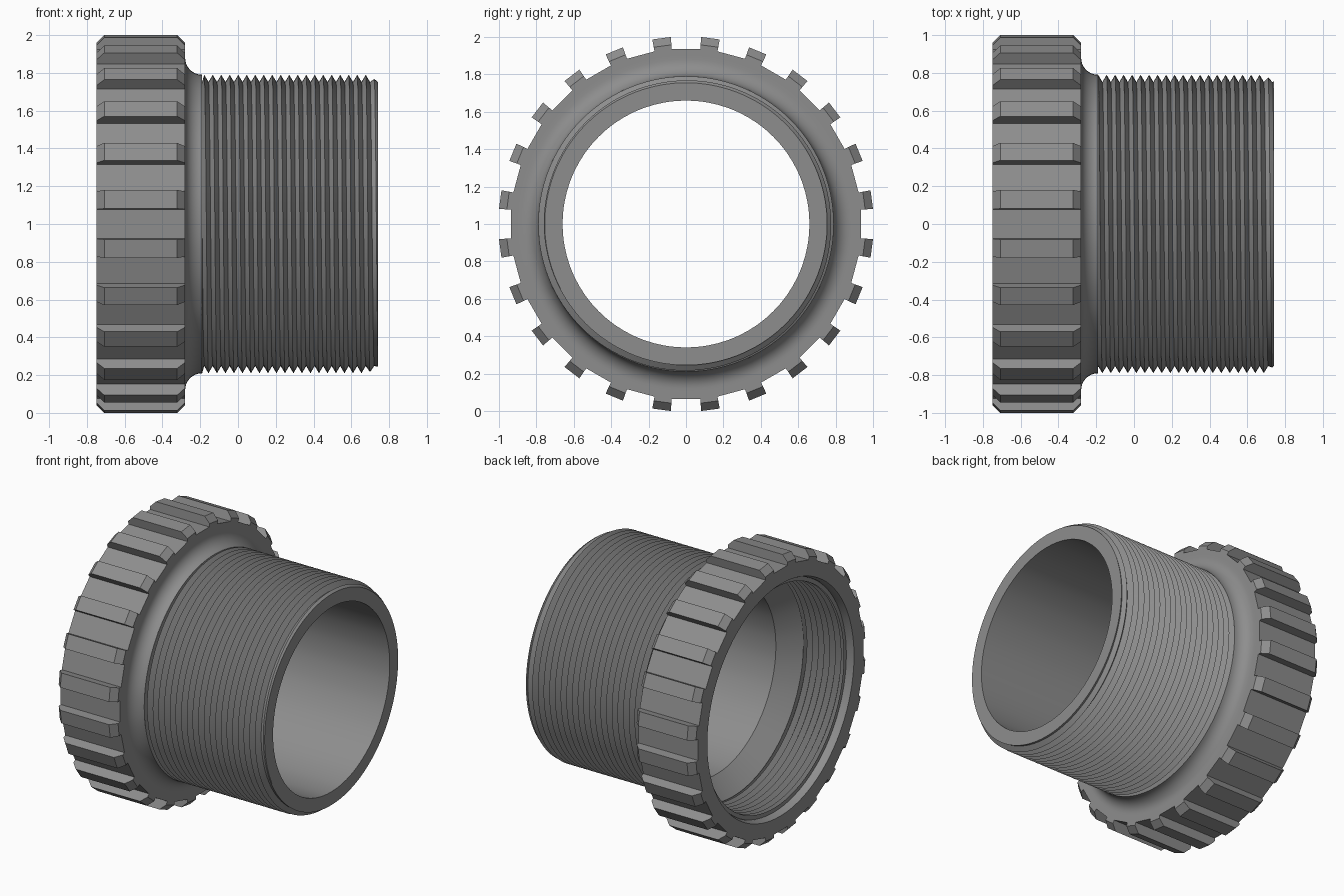
import bpy, bmesh
from math import sin, cos, pi, radians

if "Cube" in bpy.data.objects:
    bpy.data.objects.remove(bpy.data.objects["Cube"])

AXIS_Z = 1.0
TEETH = 24
STEP = 2 * pi / TEETH
FLAT = radians(4.65)              # half angle of the flat between two teeth
# Angles shared by every turned part: flat edge, flat middle, flat edge, tooth middle
ANGLES = [k * STEP + a for k in range(TEETH) for a in (-FLAT, 0, FLAT, STEP / 2)]

grey = bpy.data.materials.new("mid grey")
grey.diffuse_color = (0.27, 0.27, 0.27, 1)
grey.use_nodes = True
grey.node_tree.nodes["Principled BSDF"].inputs["Base Color"].default_value = grey.diffuse_color


def place(x, r, a):
    return (x, r * cos(a), AXIS_Z + r * sin(a))


def finish(bm, name, angle=30):
    me = bpy.data.meshes.new(name)
    bm.to_mesh(me)
    bm.free()
    me.materials.append(grey)
    ob = bpy.data.objects.new(name, me)
    bpy.context.collection.objects.link(ob)
    bpy.ops.object.select_all(action='DESELECT')
    ob.select_set(True)
    bpy.context.view_layer.objects.active = ob
    bpy.ops.object.shade_smooth_by_angle(angle=radians(angle))
    return ob


def lathe(name, profile, faceted=False, angle=30):
    """Turn (x, radius) points round the x axis; faceted keeps 24 flat sides."""
    bm = bmesh.new()
    rings = []
    for x, r in profile:
        rings.append([bm.verts.new(place(x, r * (cos(FLAT) if faceted and i % 4 == 1 else 1), a))
                      for i, a in enumerate(ANGLES)])
    n = len(ANGLES)
    for a, b in zip(rings, rings[1:]):
        for i in range(n):
            j = (i + 1) % n
            bm.faces.new((a[i], b[i], b[j], a[j]))
    return finish(bm, name, angle)


def thread(name, x0, x1, root, crest, pitch, outside, limit=lambda x: 9):
    """Right-handed V thread, trimmed flat at x0 and x1."""
    n = 120
    steps = int(((x1 - x0) / pitch + 3) * n)
    bm = bmesh.new()

    def strand(shift, r):
        out = []
        for i in range(steps):
            x = min(max(x0 + pitch * (i / n - 1.5 + shift), x0), x1)
            out.append(bm.verts.new(place(x, min(r, limit(x)), 2 * pi * i / n)))
        return out

    low, high = strand(0, root), strand(0.5, crest)
    for i in range(steps - 1):
        quads = [(low[i], high[i], high[i + 1], low[i + 1])]
        if i + n + 1 < steps:
            quads.append((high[i], low[i + n], low[i + n + 1], high[i + 1]))
        for q in quads:
            bm.faces.new(q[::-1] if outside else q)
    bmesh.ops.remove_doubles(bm, verts=bm.verts, dist=1e-5)
    bmesh.ops.dissolve_degenerate(bm, edges=bm.edges, dist=1e-5)
    return finish(bm, name)


# Collar wall with flat sides
R_BODY = 0.935 / cos(FLAT)
lathe("collar_wall", [(-0.28, R_BODY), (-0.75, R_BODY)], True, 5)

# Collar end faces, mouth chamfer and the fillet into the barrel
lathe("collar_mouth", [(-0.75, 0.9), (-0.75, 0.83), (-0.715, 0.815), (-0.70, 0.815)])
fillet = [(-0.19 - 0.09 * sin(t * pi / 16), 0.88 - 0.09 * cos(t * pi / 16)) for t in range(9)]
lathe("collar_fillet", fillet + [(-0.28, 0.9)])
lathe("collar_shoulder", [(-0.28, 0.9), (-0.28, R_BODY)], True)
lathe("collar_front_rim", [(-0.75, R_BODY), (-0.75, 0.9)], True)

# Grip teeth with chamfered ends
bm = bmesh.new()
side = [(-0.75, 0.92), (-0.75, 0.961), (-0.708, 1.003),
        (-0.322, 1.003), (-0.28, 0.961), (-0.28, 0.92)]
half = STEP / 2 - FLAT
for k in range(TEETH):
    mid = (k + 0.5) * STEP
    a, b = [[bm.verts.new(place(x, r, mid + s * half)) for x, r in side] for s in (-1, 1)]
    bm.faces.new(a)
    bm.faces.new(b[::-1])
    for i in range(6):
        j = (i + 1) % 6
        bm.faces.new((a[j], a[i], b[i], b[j]))
bmesh.ops.recalc_face_normals(bm, faces=bm.faces)
finish(bm, "grip_teeth", 5)

# Inner thread of the collar, then cone, bore and barrel end
thread("inner_thread", -0.70, -0.38, 0.82, 0.785, 0.045, False)
lathe("bore", [(-0.38, 0.82), (-0.38, 0.80), (-0.25, 0.66), (0.74, 0.66), (0.74, 0.755)])

# Outer thread of the barrel, tapering at its end
thread("outer_thread", -0.19, 0.74, 0.752, 0.79, 0.045, True,
       lambda x: 0.79 - max(0, x - 0.69) * 0.7)
